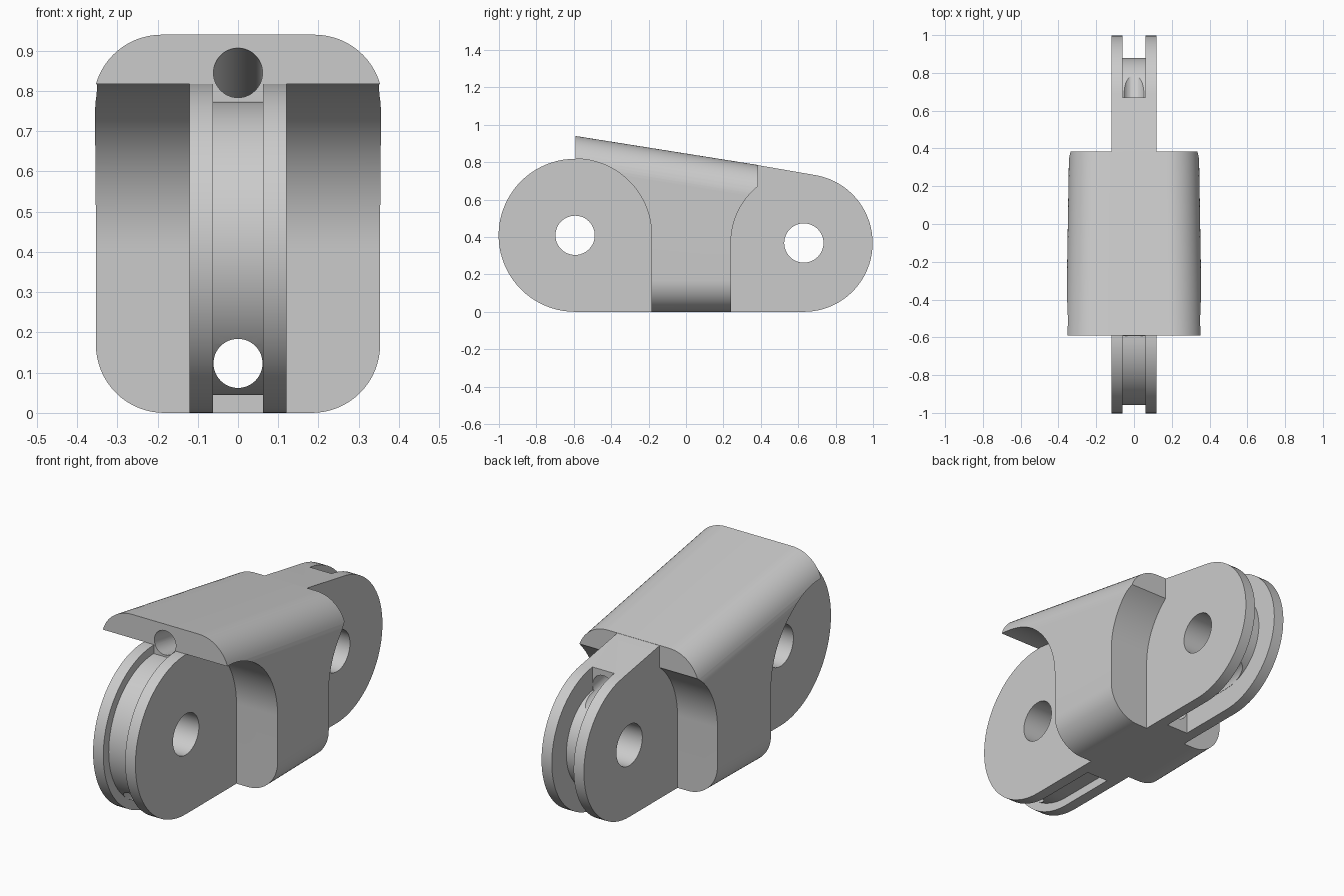
import bpy, bmesh, math
from mathutils import Vector, Matrix

cube = bpy.data.objects.get("Cube")
if cube:
    bpy.data.objects.remove(cube)

# Main dimensions: joint centres (y, z), radii and the sloping top line
FRONT, REAR = (-0.593, 0.409), (0.63, 0.368)
R_FRONT, R_REAR, R_PIN, R_BORE = 0.409, 0.368, 0.105, 0.062
Y0, Y1 = -0.59, 0.385
SLOPE = -0.159
top = lambda y: 0.94 + SLOPE * (y - Y0)

grey = bpy.data.materials.new("light_grey")
grey.use_nodes = True
colour = (0.6, 0.6, 0.6, 1)
grey.diffuse_color = colour
grey.node_tree.nodes["Principled BSDF"].inputs["Base Color"].default_value = colour


def loft(name, rings):
    """Closed solid through a list of equal-length rings of points."""
    bm = bmesh.new()
    loops = [[bm.verts.new(p) for p in ring] for ring in rings]
    n = len(loops[0])
    for a, b in zip(loops, loops[1:]):
        for i in range(n):
            j = (i + 1) % n
            bm.faces.new((a[i], a[j], b[j], b[i]))
    bm.faces.new(loops[0])
    bm.faces.new(loops[-1])
    bmesh.ops.recalc_face_normals(bm, faces=bm.faces)
    mesh = bpy.data.meshes.new(name)
    bm.to_mesh(mesh)
    bm.free()
    mesh.materials.append(grey)
    ob = bpy.data.objects.new(name, mesh)
    bpy.context.collection.objects.link(ob)
    return ob


def slab(name, profile, half):
    """Extrude a side profile (y, z) across x."""
    return loft(name, [[(x, y, z) for y, z in profile] for x in (-half, half)])


def arc(c, r, a0, a1, n=40):
    angles = [math.radians(a0 + (a1 - a0) * i / n) for i in range(n + 1)]
    return [(c[0] + r * math.cos(a), c[1] + r * math.sin(a)) for a in angles]


def rod(name, p, q, r):
    p, q = Vector(p), Vector(q)
    turn = (q - p).to_track_quat('Z', 'Y').to_matrix()
    circle = [Vector((u, v, 0)) for u, v in arc((0, 0), r, 0, 360, 48)[:-1]]
    return loft(name, [[end + turn @ c for c in circle] for end in (p, q)])


def combine(target, tool, operation='DIFFERENCE'):
    mod = target.modifiers.new(operation.lower(), 'BOOLEAN')
    mod.operation, mod.solver, mod.object = operation, 'EXACT', tool
    bpy.context.view_layer.objects.active = target
    bpy.ops.object.modifier_apply(modifier=mod.name)
    bpy.data.objects.remove(tool)


def rounded_ring(y, w, h, r=0.17):
    """Rounded rectangle standing on z = 0 at depth y."""
    corners = [(w - r, h - r, 0), (r - w, h - r, 90), (r - w, r, 180), (w - r, r, 270)]
    return [(x, y, z) for cx, cz, a in corners for x, z in arc((cx, cz), r, a, a + 90, 16)]


# Tapered outer shell
link = loft("finger_link", [rounded_ring(Y0, 0.36, top(Y0)), rounded_ring(Y1, 0.344, top(Y1))])

# Clearance for the neighbouring links at both ends
front_gap = arc(FRONT, R_FRONT, 0, 90) + [(-1.2, FRONT[1] + R_FRONT), (-1.2, -0.2),
                                         (FRONT[0] + R_FRONT, -0.2)]
combine(link, slab("front_gap", front_gap, 0.6))
rear_gap = arc(REAR, 0.39, 180, 90) + [(1.2, REAR[1] + 0.39), (1.2, -0.2), (REAR[0] - 0.39, -0.2)]
combine(link, slab("rear_gap", rear_gap, 0.6))

# Central tongue with rounded ends
tilt = math.degrees(math.atan(-SLOPE))
tongue = arc(FRONT, R_FRONT, 270, 90) + [(0, 0.8), (0.33, top(0.33) - 0.004), (0.38, top(0.38) - 0.001)]
tongue += arc(REAR, R_REAR, 90 - tilt, -90)
combine(link, slab("tongue", tongue, 0.12), 'UNION')

# Cable grooves around both ends
front_groove = arc(FRONT, 0.365, 90, 270) + [(-0.28, FRONT[1] - 0.365), (-0.28, -0.2),
                                            (-1.2, -0.2), (-1.2, 1.1), (FRONT[0], 1.1)]
combine(link, slab("front_groove", front_groove, R_BORE))
rear_groove = arc(REAR, 0.25, 81, -90) + [(0.33, REAR[1] - 0.25), (0.33, -0.2),
                                         (1.2, -0.2), (1.2, 1.1), (0.67, 1.1)]
combine(link, slab("rear_groove", rear_groove, R_BORE))

# Pin holes, sloping upper bore and straight lower bore
for y, z in (FRONT, REAR):
    combine(link, rod("pin_hole", (-0.5, y, z), (0.5, y, z), R_PIN))
bore = lambda y: (0, y, 0.845 + SLOPE * (y - Y0))
combine(link, rod("upper_bore", bore(-0.7), bore(0.9), R_BORE - 0.001))
combine(link, rod("lower_bore", (0, -1.2, 0.123), (0, 1.2, 0.123), R_BORE - 0.001))

# Smooth curved walls, crisp edges
bpy.ops.object.select_all(action='DESELECT')
link.select_set(True)
bpy.context.view_layer.objects.active = link
bpy.ops.object.shade_smooth_by_angle(angle=math.radians(30))
